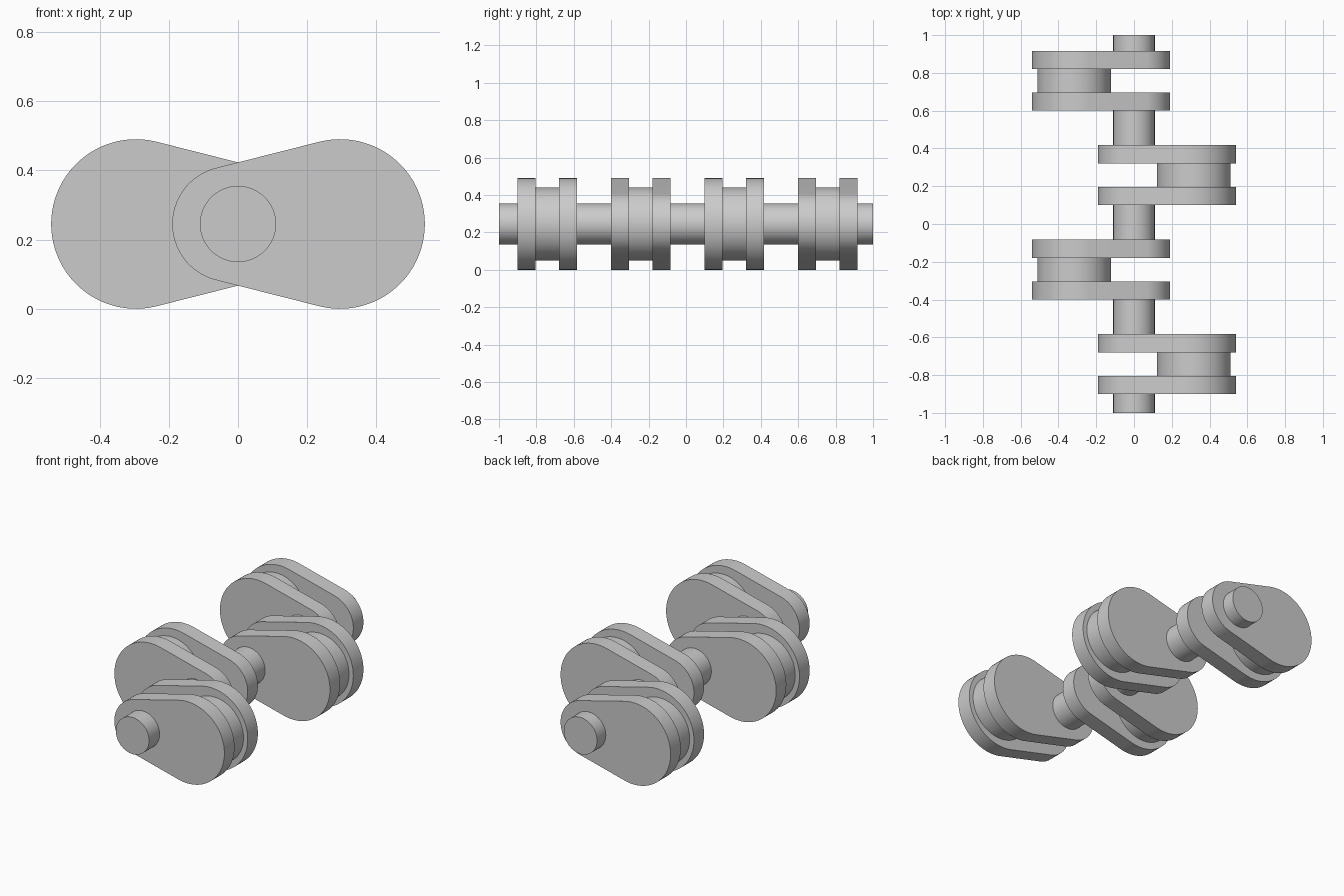
import bpy
import bmesh
from math import asin, cos, sin, pi, radians

cube = bpy.data.objects.get("Cube")
if cube:
    bpy.data.objects.remove(cube, do_unlink=True)

AXIS_Z = 0.245
WEB = 0.096      # web thickness
THROW = 0.317    # length of one crank along y

steel = bpy.data.materials.new("plain_grey")
steel.use_nodes = True
grey = (0.6, 0.6, 0.6, 1)
steel.diffuse_color = grey
steel.node_tree.nodes["Principled BSDF"].inputs["Base Color"].default_value = grey


def arc(cx, r, start, end, steps):
    """Points of an arc in the xz plane."""
    angles = [start + (end - start) * i / steps for i in range(steps + 1)]
    return [(cx + r * cos(a), r * sin(a)) for a in angles]


def extrude_profile(name, profile, y0, y1):
    """Solid made by extruding an xz profile from y0 to y1."""
    bm = bmesh.new()
    face = bm.faces.new([bm.verts.new((x, y0, z + AXIS_Z)) for x, z in profile])
    result = bmesh.ops.extrude_face_region(bm, geom=[face], use_keep_orig=True)
    moved = [v for v in result["geom"] if isinstance(v, bmesh.types.BMVert)]
    bmesh.ops.translate(bm, verts=moved, vec=(0, y1 - y0, 0))
    bmesh.ops.recalc_face_normals(bm, faces=bm.faces)
    mesh = bpy.data.meshes.new(name)
    bm.to_mesh(mesh)
    bm.free()
    mesh.materials.append(steel)
    obj = bpy.data.objects.new(name, mesh)
    bpy.context.collection.objects.link(obj)
    bpy.ops.object.select_all(action="DESELECT")
    obj.select_set(True)
    bpy.context.view_layer.objects.active = obj
    bpy.ops.object.shade_smooth_by_angle(angle=radians(30))
    return obj


def cylinder(name, cx, r, y0, y1):
    return extrude_profile(name, arc(cx, r, 0, 2 * pi, 64)[:-1], y0, y1)


# Teardrop web outline: large and small arcs joined by tangent lines
big_x, big_r, small_x, small_r = 0.295, 0.245, -0.023, 0.167
tilt = pi / 2 + asin((big_r - small_r) / (big_x - small_x))
web_profile = (arc(big_x, big_r, -tilt, tilt, 48)
               + arc(small_x, small_r, tilt, 2 * pi - tilt, 36))

# Cranks alternate sides; a main journal precedes each one
journal_start = -1.0
for i in range(4):
    side = 1 if i % 2 == 0 else -1
    front = -0.9 + 0.5 * i
    back = front + THROW
    outline = [(side * x, z) for x, z in web_profile]
    cylinder(f"main_journal_{i + 1}", 0, 0.11, journal_start, front)
    extrude_profile(f"front_web_{i + 1}", outline, front, front + WEB)
    cylinder(f"crank_pin_{i + 1}", side * 0.317, 0.195, front + WEB, back - WEB)
    extrude_profile(f"back_web_{i + 1}", outline, back - WEB, back)
    journal_start = back
cylinder("main_journal_5", 0, 0.11, journal_start, 1.0)
